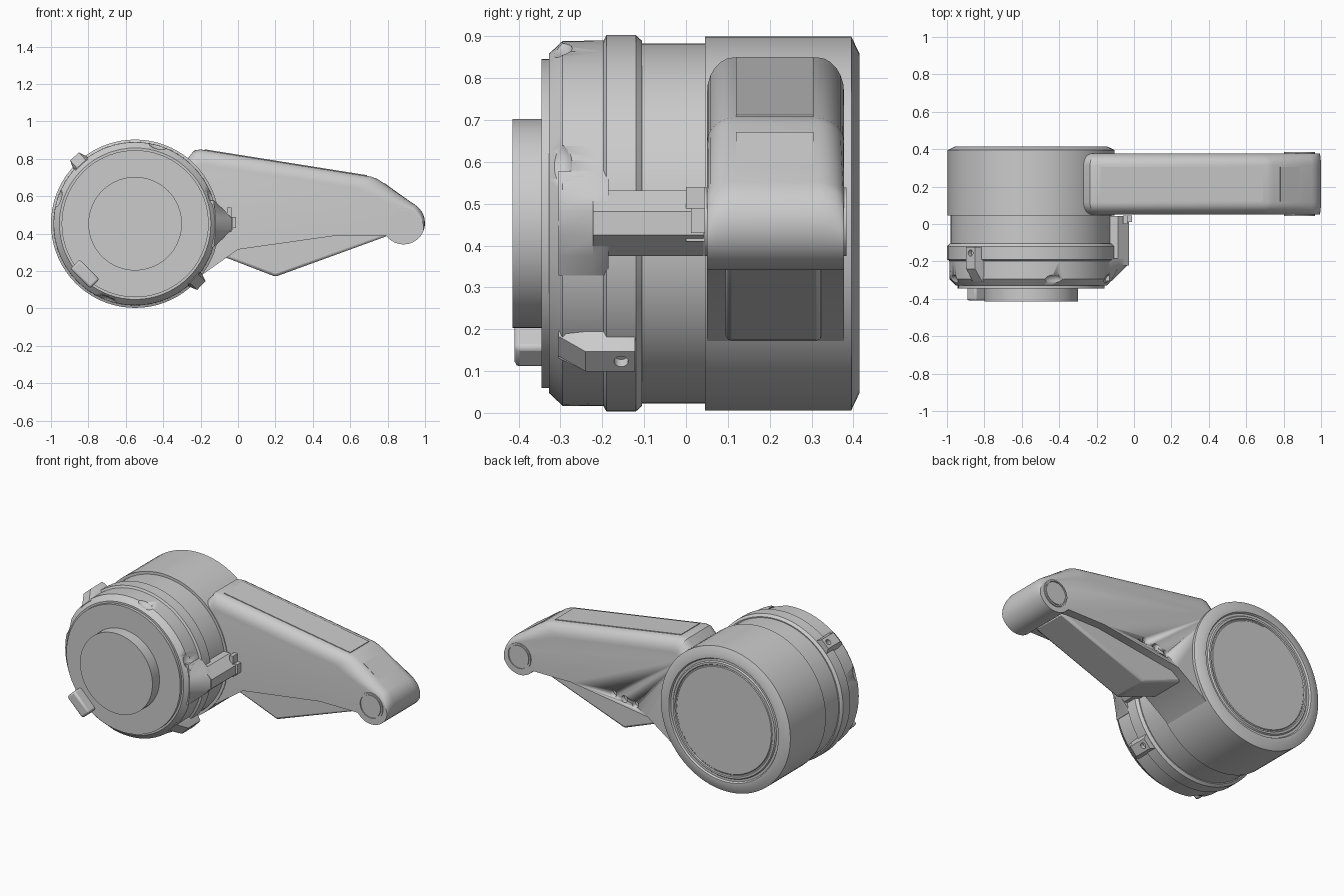
import bpy, bmesh, math
from mathutils import Vector, Matrix

if "Cube" in bpy.data.objects:
    bpy.data.objects.remove(bpy.data.objects["Cube"])

CX, CZ = -0.55, 0.453          # drum axis
EX, EZ = 0.885, 0.457          # eye axis at the arm tip
Y0, Y1 = 0.05, 0.378           # arm sides


def finish(name, bm, angle=32):
    bmesh.ops.remove_doubles(bm, verts=bm.verts, dist=1e-5)
    bmesh.ops.recalc_face_normals(bm, faces=bm.faces)
    me = bpy.data.meshes.new(name)
    bm.to_mesh(me)
    bm.free()
    ob = bpy.data.objects.new(name, me)
    bpy.context.collection.objects.link(ob)
    bpy.ops.object.select_all(action='DESELECT')
    ob.select_set(True)
    bpy.context.view_layer.objects.active = ob
    bpy.ops.object.shade_smooth_by_angle(angle=math.radians(angle))
    return ob


def lathe(name, prof, cx, cz, seg=72):
    """Revolve (radius, y) points about an axis parallel to y."""
    bm = bmesh.new()
    vs = [bm.verts.new((cx + r, y, cz)) for r, y in prof]
    es = [bm.edges.new(p) for p in zip(vs, vs[1:])]
    bmesh.ops.spin(bm, geom=vs + es, cent=(cx, 0, cz), axis=(0, 1, 0),
                   angle=2 * math.pi, steps=seg, use_duplicate=False)
    return finish(name, bm)


def loft(name, sections, angle=32):
    """Skin a stack of equal-length point rings and cap both ends."""
    bm = bmesh.new()
    rings = [[bm.verts.new(p) for p in s] for s in sections]
    for a, b in zip(rings, rings[1:]):
        for i in range(len(a)):
            j = (i + 1) % len(a)
            bm.faces.new((a[i], a[j], b[j], b[i]))
    bm.faces.new(rings[0])
    bm.faces.new(rings[-1])
    return finish(name, bm, angle)


def prism(name, pts, y0, y1):
    return loft(name, [[(x, y, z) for x, z in pts] for y in (y0, y1)])


def bevel(ob, width, segments=2):
    m = ob.modifiers.new("bevel", 'BEVEL')
    m.width, m.segments, m.limit_method = width, segments, 'ANGLE'


def cut(ob, cutter):
    m = ob.modifiers.new("cut", 'BOOLEAN')
    m.operation, m.object, m.solver = 'DIFFERENCE', cutter, 'EXACT'
    bpy.context.view_layer.objects.active = ob
    bpy.ops.object.modifier_apply(modifier=m.name)
    bpy.data.objects.remove(cutter)


def polar(deg, r, t, y):
    """Point at radius r, tangential offset t, around the drum."""
    a = math.radians(deg)
    return Vector((CX + r * math.cos(a) - t * math.sin(a), y,
                   CZ + r * math.sin(a) + t * math.cos(a)))


def radial_matrix(deg, r, y):
    """Local x radial, y along drum, z tangential."""
    return Matrix.Translation(polar(deg, r, 0, y)) @ Matrix.Rotation(-math.radians(deg), 4, 'Y')


# Drum body with stepped waist and ringed back face
lathe("drum_body", [(0, -.12), (.43, -.12), (.43, .045), (.447, .045), (.447, .395),
                    (.405, .415), (.378, .415), (.372, .404), (.358, .404), (.352, .412),
                    (.34, .412), (.336, .406), (.33, .406), (.326, .41), (0, .41)], CX, CZ)

# Front collar with scooped notches
collar = lathe("front_collar", [(0, -.345), (.393, -.345), (.393, -.328), (.405, -.328), (.436, -.295),
                                (.437, -.197), (.45, -.19), (.45, -.12), (.436, -.105),
                                (0, -.105)], CX, CZ)
for deg in (19, 74, 162, 250):
    bm = bmesh.new()
    bmesh.ops.create_uvsphere(bm, u_segments=20, v_segments=12, radius=1,
                              matrix=radial_matrix(deg, .442, -.305) @ Matrix.Diagonal((.026, .034, .055, 1)))
    cut(collar, finish("scoop", bm))

# Front disc and small tab
lathe("front_disc", [(0, -.415), (.25, -.415), (.25, -.34), (0, -.34)], CX, CZ)
tab = loft("front_tab", [[polar(225, r, t, y) for r, t in ((.345, -.075), (.415, -.075), (.415, .075), (.345, .075))]
                         for y in (-.41, -.3)])
bevel(tab, .012)


# Lugs around the collar, tapering toward the front
def lug(name, deg, base_hw, top_hw, r_top, y_full, y_end):
    def section(y, r, hb, ht):
        mid = .42 + (r - .42) * .55
        pts = [(.38, -hb), (.42, -hb), (mid, -(hb + ht) / 2), (r, -ht),
               (r, ht), (mid, (hb + ht) / 2), (.42, hb), (.38, hb)]
        return [polar(deg, a, t, y) for a, t in pts]
    return loft(name, [section(-.305, .43, base_hw, top_hw), section(y_full, r_top, base_hw, top_hw),
                       section(y_end, r_top, base_hw, top_hw)])


for n, deg in enumerate((132, -43)):
    ob = lug(f"screw_lug_{n + 1}", deg, .055, .032, .484, -.24, -.122)
    bm = bmesh.new()
    bmesh.ops.create_cone(bm, cap_ends=True, segments=20, radius1=.017, radius2=.017, depth=.05,
                          matrix=radial_matrix(deg, .484, -.155) @ Matrix.Rotation(math.pi / 2, 4, 'Y'))
    cut(ob, finish("screw_hole", bm))

# Latch bar: flared root on the collar, slimmer bar reaching back over the waist
lug("latch_root", 0, .125, .03, .515, -.222, -.185)
bar = prism("latch_bar", [(-.16, .375), (-.085, .375), (-.026, .425), (-.026, .481), (-.085, .531), (-.16, .531)],
            -.222, .042)
prism("latch_plate", [(-.06, .41), (-.035, .41), (-.035, .54), (-.06, .54)], .0, .046)
prism("latch_catch", [(-.06, .43), (-.012, .43), (-.012, .49), (-.06, .49)], .012, .046)

# Arm: profile points with the shift each takes at the outer faces (rounded top edges)
outline = [(-.5, .7, 0, 0), (-.27, .80, .02, -.06), (-.235, .845, .04, -.08), (-.2, .85, .03, -.085),
           (.71, .705, -.08, -.06), (.745, .693, -.09, -.06)]
for i in range(15):
    deg = 55 - i * 13
    a = math.radians(deg)
    s = -.033 * max(0, min(1, (deg + 20) / 60))
    c, d = math.cos(a), math.sin(a)
    outline.append((EX + .115 * c, EZ + .115 * d, s * c, s * d))
outline += [(x, z, 0, 0) for x, z in ((.79, .39), (.53, .39), (0, .315), (-.22, .16), (-.5, .2))]
steps = [(y, 1 - math.sin(k * math.pi / 12)) for k in range(7)
         for y in [.065 * (1 - math.cos(k * math.pi / 12))]]
slices = [(Y0 + d, s) for d, s in steps] + [(Y1 - d, s) for d, s in reversed(steps)]
arm = loft("arm", [[(x + s * ox, y, z + s * oz) for x, z, ox, oz in outline] for y, s in slices], 28)

# Row of three holes in the back side of the arm
for i in range(3):
    bm = bmesh.new()
    bmesh.ops.create_cone(bm, cap_ends=True, segments=20, radius1=.021, radius2=.021, depth=.06,
                          matrix=Matrix.Translation((.085 + i * .075, Y1, .37 + i * .014))
                          @ Matrix.Rotation(math.pi / 2, 4, 'X'))
    cut(arm, finish("arm_hole", bm))

# Thin panels on the arm's top and on the tip slope
prism("top_panel", [(-.18, .83), (-.18, .851), (.69, .7125), (.69, .69)], .12, .305)
prism("tip_panel", [(.78, .65), (.782, .671), (.94, .557), (.93, .53)], .12, .305)

# Fin below the arm
fin = prism("arm_fin", [(-.15, .305), (.2, .17), (.8, .388), (.6, .45), (0, .4)], .095, .325)
bevel(fin, .014)

# Pin through the tip
a, b = Y0 - .006, Y1 + .006
lathe("tip_pin", [(0, a), (.068, a), (.068, a + .008), (.073, a + .008), (.073, a), (.082, a),
                  (.082, b), (.073, b), (.073, b - .008), (.068, b - .008), (.068, b), (0, b)], EX, EZ, 40)
